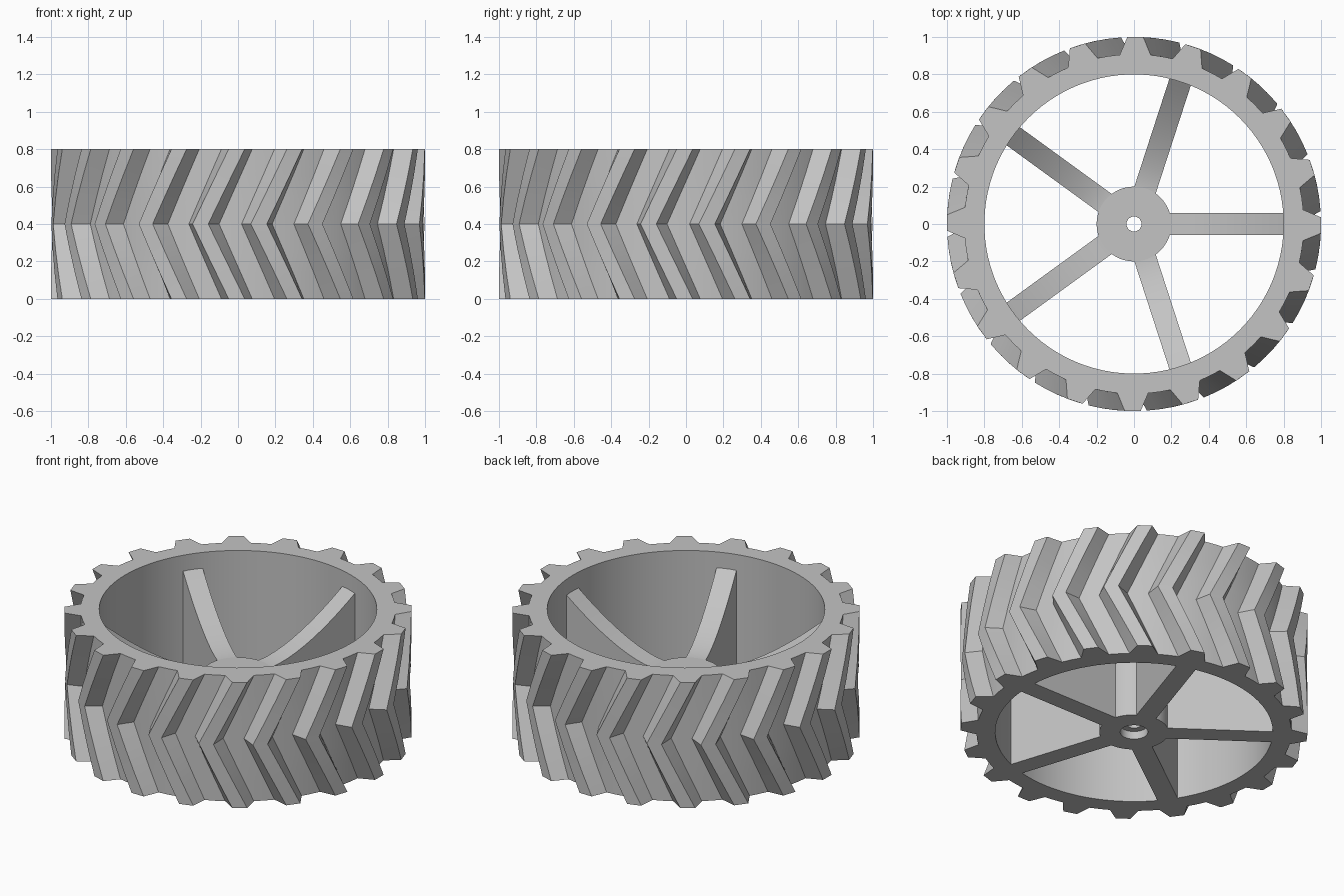
import bpy, bmesh, math

HEIGHT = 0.8
RIM_IN, ROOT, TIP = 0.8, 0.908, 1.0
TEETH, SPOKES = 20, 5
SWEEP = 11.2          # degrees the chevron lags at mid height
STEPS = 3             # slices in each half of the chevron

cube = bpy.data.objects.get("Cube")
if cube:
    bpy.data.objects.remove(cube, do_unlink=True)

grey = bpy.data.materials.new("plain_grey")
grey.use_nodes = True
colour = (0.55, 0.55, 0.55, 1)
grey.diffuse_color = colour
grey.node_tree.nodes["Principled BSDF"].inputs["Base Color"].default_value = colour


def finish(bm, name):
    """Turn a bmesh into a smooth-by-angle grey object."""
    bmesh.ops.recalc_face_normals(bm, faces=bm.faces)
    mesh = bpy.data.meshes.new(name)
    bm.to_mesh(mesh)
    bm.free()
    mesh.materials.append(grey)
    obj = bpy.data.objects.new(name, mesh)
    bpy.context.collection.objects.link(obj)
    bpy.ops.object.select_all(action='DESELECT')
    obj.select_set(True)
    bpy.context.view_layer.objects.active = obj
    bpy.ops.object.shade_smooth_by_angle(angle=math.radians(25))
    return obj


def ring_solid(name, rings):
    """Join equal rings of (radius, degrees, z) into one closed loop."""
    bm = bmesh.new()
    loops = [[bm.verts.new((r * math.cos(math.radians(a)),
                            r * math.sin(math.radians(a)), z))
              for r, a, z in ring] for ring in rings]
    n = len(loops[0])
    for k, low in enumerate(loops):
        high = loops[(k + 1) % len(loops)]
        for i in range(n):
            j = (i + 1) % n
            bm.faces.new((low[i], low[j], high[j], high[i]))
    return finish(bm, name)


def circle(radius, z, count, start=0):
    return [(radius, start + i * 360 / count, z) for i in range(count)]


# Rim with chevron tread: the toothed outline swings back, then forward
tooth = [(ROOT, -5.2), (TIP, -2.45), (TIP, 2.45), (ROOT, 5.2), (ROOT, 9)]
pitch = 360 / TEETH


def tread_ring(z):
    lag = SWEEP * (1 - abs(2 * z / HEIGHT - 1))
    return [(r, t * pitch + a - 0.4 - lag, z) for t in range(TEETH) for r, a in tooth]


count = TEETH * len(tooth)
slices = [tread_ring(HEIGHT * k / (2 * STEPS)) for k in range(2 * STEPS + 1)]
ring_solid("treaded_rim", [circle(RIM_IN, 0, count, -5.2)] + slices
           + [circle(RIM_IN, HEIGHT, count, -5.2)])

# Hub with an axle hole and a wider recess underneath
hub_profile = [(0.04, 0.05), (0.08, 0.05), (0.08, 0), (0.2, 0), (0.2, 0.4), (0.04, 0.4)]
ring_solid("hub", [circle(r, z, 48) for r, z in hub_profile])

# Spokes: curved upper edge rising from the hub to the rim
R0, R1, HALF = 0.19, 0.81, 0.06
curve = [(R0 + (R1 - R0) * k / 10, 0.398 + 0.31 * (k / 10) ** 1.6) for k in range(11)]
outline = [(R1, 0), (R0 - 0.04, 0), (R0 - 0.04, 0.398)] + curve
for s in range(SPOKES):
    bm = bmesh.new()
    side = bm.faces.new([bm.verts.new((r, -HALF, z)) for r, z in outline])
    out = bmesh.ops.extrude_face_region(bm, geom=[side])
    moved = [v for v in out["geom"] if isinstance(v, bmesh.types.BMVert)]
    bmesh.ops.translate(bm, verts=moved, vec=(0, 2 * HALF, 0))
    spoke = finish(bm, f"spoke_{s + 1}")
    spoke.rotation_euler.z = s * math.tau / SPOKES
